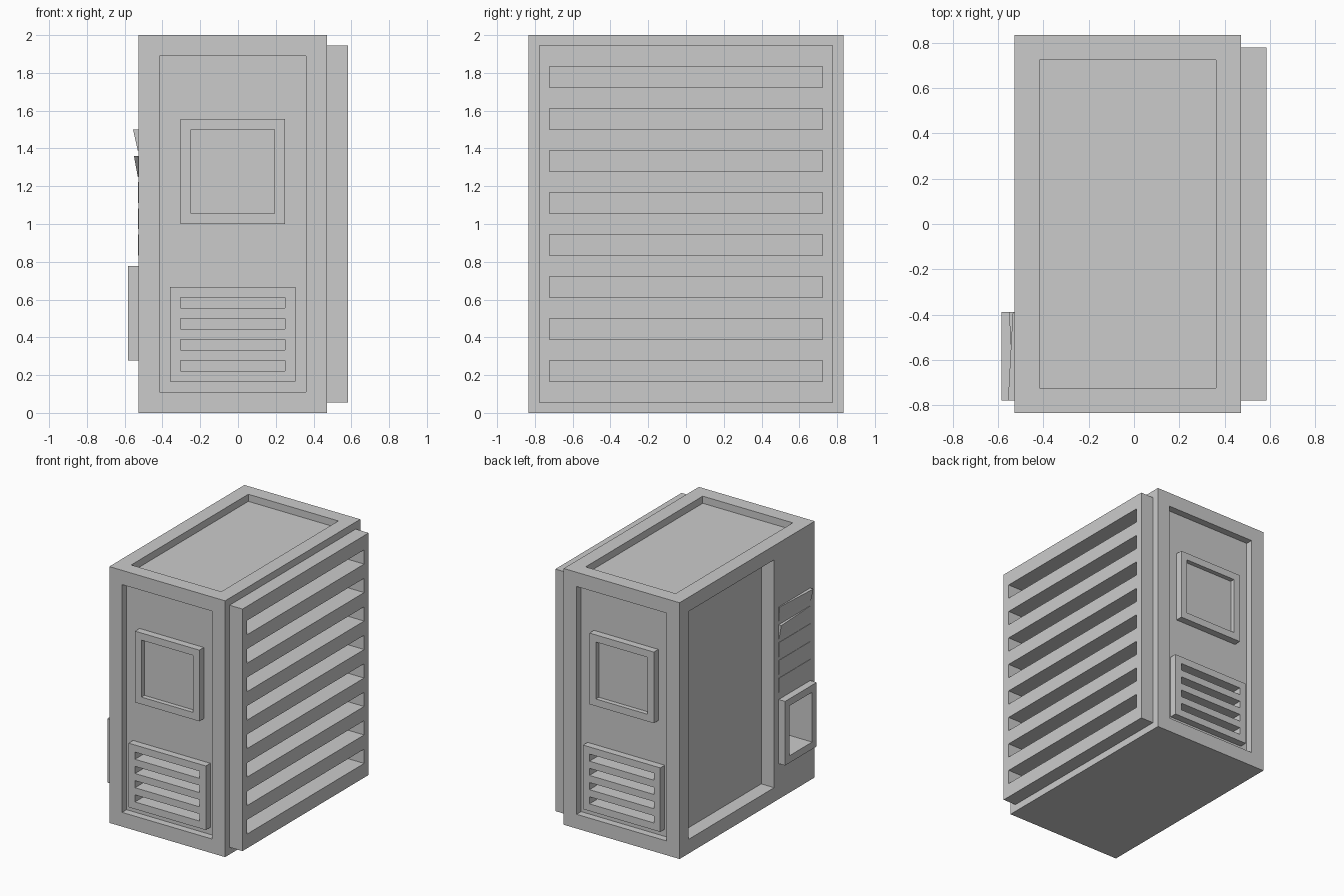
import bpy

if "Cube" in bpy.data.objects:
    bpy.data.objects.remove(bpy.data.objects["Cube"])

U = 1 / 18  # design grid: the cabinet is 18 x 30 x 36 units


def mesh_object(name, verts):
    """Box-like solid: 4 bottom corners then 4 top corners, counter-clockwise."""
    faces = [(3, 2, 1, 0), (4, 5, 6, 7), (0, 1, 5, 4),
             (1, 2, 6, 5), (2, 3, 7, 6), (3, 0, 4, 7)]
    me = bpy.data.meshes.new(name)
    me.from_pydata([[c * U for c in v] for v in verts], [], faces)
    ob = bpy.data.objects.new(name, me)
    bpy.context.collection.objects.link(ob)
    return ob


def box(name, x, y, z):
    (x0, x1), (y0, y1), (z0, z1) = sorted(x), sorted(y), sorted(z)
    ring = [(x0, y0), (x1, y0), (x1, y1), (x0, y1)]
    return mesh_object(name, [(a, b, c) for c in (z0, z1) for a, b in ring])


def cut(targets, x, y, z):
    """Carve a box out of every target."""
    cutter = box("cutter", x, y, z)
    cutter.hide_render = True
    for ob in targets:
        mod = ob.modifiers.new("cut", 'BOOLEAN')
        mod.operation = 'DIFFERENCE'
        mod.solver = 'EXACT'
        mod.object = cutter
        bpy.context.view_layer.objects.active = ob
        bpy.ops.object.modifier_apply(modifier=mod.name)
    bpy.data.objects.remove(cutter)


# Cabinet with recessed top and left window
body = box("cabinet", (-9.5, 8.5), (-15, 15), (0, 36))
cut([body], (-7.5, 6.5), (-13, 13), (35, 38))
cut([body], (-12, -7.5), (-6, 13), (2, 34))

# Front and back: recess, raised square hatch and slotted vent
for side, s in (("front", -1), ("back", 1)):
    cut([body], (-7.5, 6.5), (s * 14, s * 17), (2, 34))
    hatch = box(side + "_hatch", (-5.5, 4.5), (s * 14, s * 15), (18, 28))
    cut([hatch], (-4.5, 3.5), (s * 14.35, s * 17), (19, 27))
    vent = box(side + "_vent", (-6.5, 5.5), (s * 14, s * 15), (3, 12))
    for z in (4, 6, 8, 10):
        cut([vent, body], (-5.5, 4.5), (s * 13, s * 17), (z, z + 1))

# Right side louvre panel
louvre = box("louvre_panel", (8.5, 10.5), (-14, 14), (1, 35))
for i in range(8):
    z = 3 + 4 * i
    cut([louvre, body], (7.5, 13), (-13, 13), (z, z + 2))

# Collection tray on the left side
tray = box("collection_tray_frame", (-10.5, -9.5), (-14, -7), (5, 14))
cut([tray, body], (-13, -6), (-13, -8), (6, 13))

# Thin selection plates, the upper two tilted outwards
# (front-end lean, back-end lean at the top edge)
leans = [(0.5, 0.12), (0.05, 0.42), (0.05, 0.05), (0.05, 0.05), (0.05, 0.05)]
for i, (front, back) in enumerate(leans):
    top = 27 - 2.5 * i
    plate = []
    for z, f, b in ((top - 2, 0.05, 0.05), (top, front, back)):
        plate += [(-9.5 - f, -14, z), (-9.4, -14, z),
                  (-9.4, -7, z), (-9.5 - b, -7, z)]
    mesh_object("selection_plate_%d" % (i + 1), plate)
